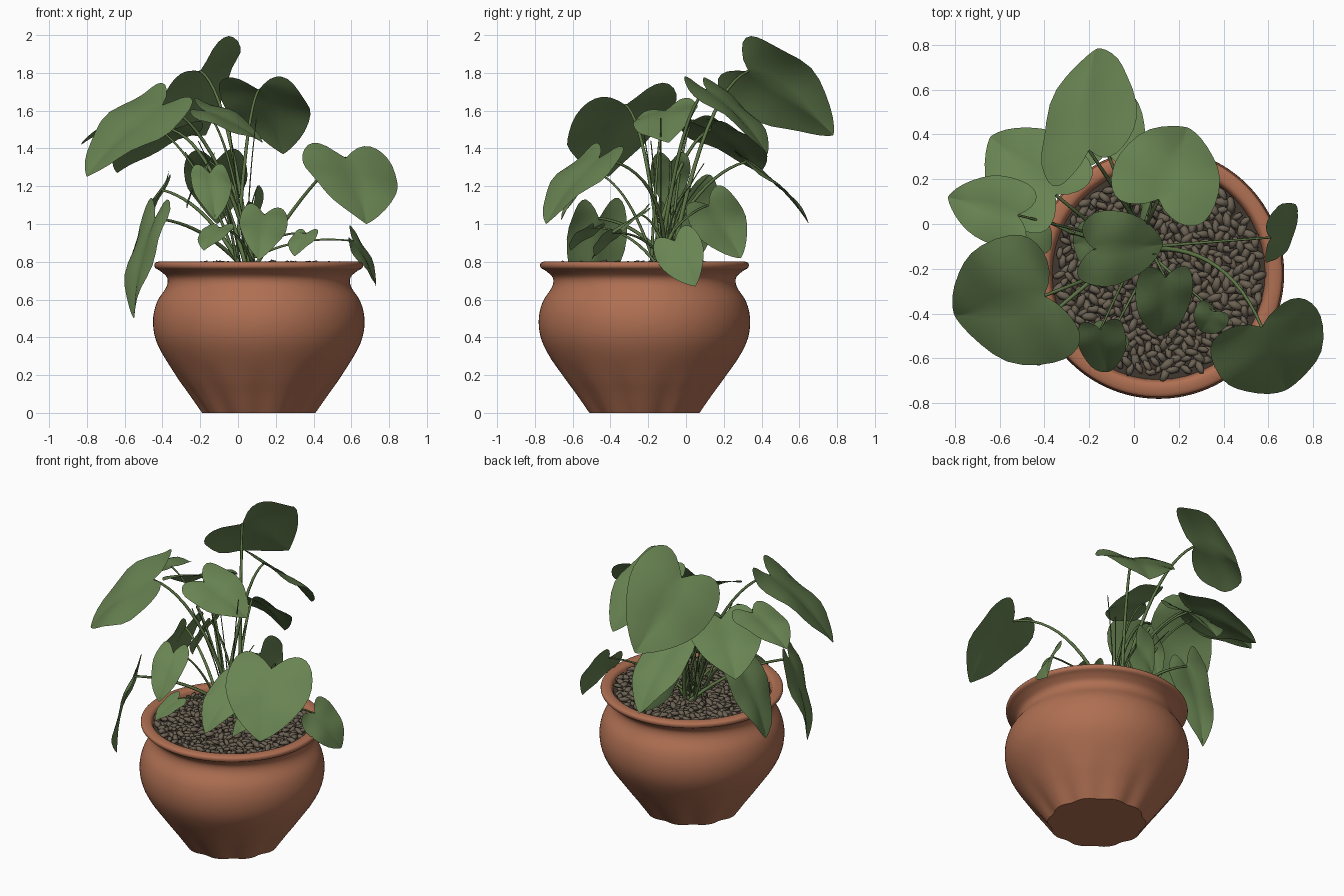
import bpy, bmesh, math, random
from mathutils import Vector, Matrix, Euler

if "Cube" in bpy.data.objects:
    bpy.data.objects.remove(bpy.data.objects["Cube"])

random.seed(4)
CX, CY = 0.11, -0.22          # pot centre


def material(name, rgb):
    m = bpy.data.materials.new(name)
    m.diffuse_color = (*rgb, 1)
    m.use_nodes = True
    m.node_tree.nodes["Principled BSDF"].inputs["Base Color"].default_value = m.diffuse_color
    return m


CLAY = material("terracotta", (0.43, 0.16, 0.085))
LEAF = material("leaf green", (0.14, 0.23, 0.085))
STEM = material("stem green", (0.11, 0.18, 0.06))
STONE = material("pebble brown", (0.15, 0.122, 0.088))
SOIL = material("dark soil", (0.05, 0.04, 0.03))


def finish(bm, name, mat, smooth=True):
    me = bpy.data.meshes.new(name)
    bm.to_mesh(me)
    bm.free()
    me.materials.append(mat)
    for p in me.polygons:
        p.use_smooth = smooth
    ob = bpy.data.objects.new(name, me)
    bpy.context.collection.objects.link(ob)
    return ob


def spline(pts, steps):
    """Smooth curve through the points (Catmull-Rom)."""
    v = [Vector(p) for p in pts]
    out = []
    for i in range(len(v) - 1):
        a, b, c, d = v[max(i - 1, 0)], v[i], v[i + 1], v[min(i + 2, len(v) - 1)]
        for k in range(steps):
            t = k / steps
            out.append(b + (c - a) * t / 2 + (a * 2 - b * 5 + c * 4 - d) * t * t / 2
                       + (b * 3 - a - c * 3 + d) * t ** 3 / 2)
    return out + [v[-1]]


# Pot: lathe profile (radius, height), scalloped near the foot
profile = spline([(.30, 0), (.37, .10), (.44, .20), (.535, .36), (.56, .48), (.54, .585), (.49, .665),
                  (.485, .715), (.52, .75), (.55, .77), (.545, .797), (.49, .797), (.47, .74)], 4)
SEG = 120
bm = bmesh.new()
rings = []
for r, z in profile:
    ring = []
    for k in range(SEG):
        a = 2 * math.pi * k / SEG
        dip = 0.055 * max(0, 1 - z / 0.27) * (0.5 - 0.5 * math.cos(10 * a)) ** 1.5
        rr = r * (1 - dip)
        ring.append(bm.verts.new((CX + rr * math.cos(a), CY + rr * math.sin(a), max(z, 0))))
    rings.append(ring)
for a, b in zip(rings, rings[1:]):
    for k in range(SEG):
        bm.faces.new((a[k], a[(k + 1) % SEG], b[(k + 1) % SEG], b[k]))
bm.faces.new(rings[0][::-1])
pot = finish(bm, "pot", CLAY)
bpy.context.view_layer.objects.active = pot
pot.select_set(True)
bpy.ops.object.shade_smooth_by_angle(angle=math.radians(50))

# Soil disc under the pebbles
bm = bmesh.new()
bmesh.ops.create_circle(bm, cap_ends=True, segments=48, radius=0.475,
                        matrix=Matrix.Translation((CX, CY, 0.762)))
finish(bm, "soil", SOIL, False)

# Pebbles: long flattened stones spread over the soil
bm = bmesh.new()
COUNT = 480
for i in range(COUNT):
    r = 0.458 * math.sqrt((i + 0.5) / COUNT)
    a = i * 2.39996
    s = random.uniform(0.85, 1.25)
    mat = (Matrix.Translation((CX + r * math.cos(a), CY + r * math.sin(a), 0.773 + random.uniform(-0.008, 0.014)))
           @ Euler((random.uniform(-.5, .5), random.uniform(-.5, .5), random.uniform(0, 6.28))).to_matrix().to_4x4()
           @ Matrix.Diagonal((0.036 * s, 0.018 * s, 0.014 * s, 1)))
    bmesh.ops.create_icosphere(bm, subdivisions=1, radius=1, matrix=mat)
finish(bm, "pebbles", STONE)

ROWS, COLS = 18, 5


def leaf(name, n, t, half=0.5, roll=0):
    """Heart leaf from notch to tip; half width as a share of length; roll in degrees lifts its right side."""
    n, f = Vector(n), Vector(t) - Vector(n)
    size, ph = f.length, random.uniform(0, 6)
    flat = f.cross(Vector((0, 0, 1))).normalized()
    side = Matrix.Rotation(math.radians(-roll), 3, f.normalized()) @ flat
    up = side.cross(f).normalized()
    bm = bmesh.new()
    for sign in (-1, 1):
        rows = []
        for i in range(ROWS + 1):
            u = i / ROWS
            es = max(math.sin(math.pi * u), 0)                            # heart outline
            et = (1 - math.cos(math.pi * u)) / 2 - 0.7 * es * (1 - u)
            if u > 0.5:
                es = es ** 1.7                                            # pointed tip
            m = u ** 1.7                                                  # midrib
            row = []
            for c in range(COLS + 1):
                k = c / COLS
                along, s = m + (et - m) * k, es * k
                lift = 0.22 * max(along, -0.1) * (1 - along) + 0.1 * s * (1 - s)
                lift += 0.025 * s * math.sin(along * 9 + ph + sign)
                row.append(bm.verts.new(n + f * (along + 0.06 * s) + side * (sign * s * half * size)
                                        + up * size * lift))
            rows.append(row)
        for a, b in zip(rows, rows[1:]):
            for c in range(COLS):
                bm.faces.new((a[c], a[c + 1], b[c + 1], b[c]))
    bmesh.ops.remove_doubles(bm, verts=bm.verts, dist=0.0005)
    bmesh.ops.recalc_face_normals(bm, faces=bm.faces)
    finish(bm, name, LEAF)


def stem(name, base, mid, end, rad):
    """Curved tapering stalk."""
    cu = bpy.data.curves.new(name, 'CURVE')
    cu.dimensions = '3D'
    cu.bevel_depth = rad
    cu.bevel_resolution = 1
    sp = cu.splines.new('POLY')
    b, m, e = map(Vector, (base, mid, end))
    sp.points.add(12)
    for i, p in enumerate(sp.points):
        u = i / 12
        p.co = (*(b * (1 - u) ** 2 + m * 2 * u * (1 - u) + e * u * u), 1)
        p.radius = 1.2 - 0.5 * u
    cu.materials.append(STEM)
    bpy.context.collection.objects.link(bpy.data.objects.new(name, cu))


# name: notch, tip, then half width and roll where they differ from the usual
SLIM = 0.31
LEAVES = {
    "upper_left": ((-.4, -.32, 1.63), (-.8, -.41, 1.25), .56, 17),
    "far_left": ((-.52, .04, 1.55), (-.83, .12, 1.42), .45),
    "back_left": ((-.35, .13, 1.5), (-.64, .39, 1.27)),
    "top_back": ((-.2, .33, 1.81), (-.17, .78, 1.47), .51, 46),
    "upper_right": ((.11, .11, 1.71), (.24, .43, 1.37), .5),
    "low_back": ((-.12, .32, 1.33), (-.11, .65, 1), .36),
    "droop_left_front": ((-.44, -.46, 1.03), (-.55, -.49, .5), SLIM, 8),
    "droop_left": ((-.4, .02, 1.18), (-.57, -.03, .7), SLIM, -20),
    "right_front": ((.57, -.46, 1.35), (.68, -.74, 1), .57, 5),
    "droop_right": ((.61, -.06, .91), (.73, .05, .67), .45, -50),
    "middle": ((-.18, -.11, 1.6), (.13, -.09, 1.43), .5, -19),
    "centre_front": ((.14, -.24, 1.05), (.11, -.5, .81), .36, 9),
    "front_left": ((-.15, -.47, 1.27), (-.12, -.66, 1.02), .34),
    "small_front_left": ((-.1, -.49, .98), (-.18, -.61, .86)),
    "small_front_right": ((.36, -.39, .95), (.3, -.48, .83)),
    "low_right_back": ((.08, .12, 1.1), (.1, .29, .82), .46, 76),
    "inner": ((-.15, -.08, 1.33), (-.27, -.09, 1.08), .38),
}

for i, (name, spec) in enumerate(LEAVES.items()):
    leaf(name + "_leaf", *spec)
    a = i * 2.4
    base = Vector((0.04 + 0.05 * math.cos(a), -0.13 + 0.06 * math.sin(a), 0.77))
    end = Vector(spec[0])
    mid = base.lerp(end, 0.45)
    mid.z = max(end.z * 0.95, mid.z + 0.12)
    if name == "right_front":
        mid = Vector((.42, -.10, 1.3))
    big = (Vector(spec[1]) - end).length > 0.4
    stem(name + "_stem", base, mid, end, 0.010 if big else 0.007)

# Thin dry shoots among the stalks
for i in range(7):
    a = i * 0.9 + 0.4
    base = Vector((0.03 + 0.03 * math.cos(a), -0.12 + 0.03 * math.sin(a), 0.77))
    end = (-0.08 + 0.2 * math.cos(a), -0.05 + 0.18 * math.sin(a), 1.2 + 0.06 * i)
    stem(f"shoot_{i + 1}", base, base + Vector((-.02, 0, .28)), end, 0.004)
